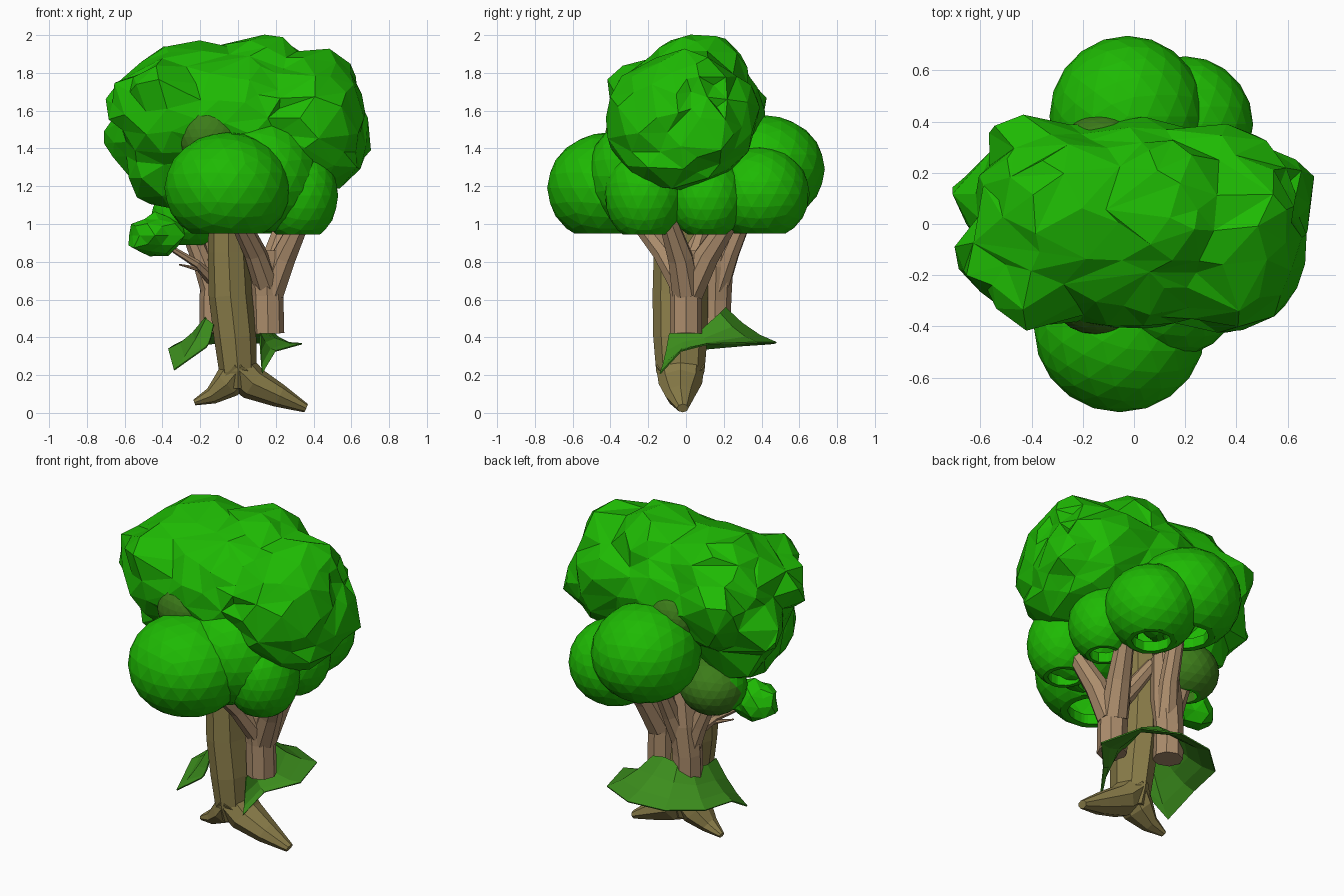
import bpy, bmesh, math, random
from mathutils import Vector

if "Cube" in bpy.data.objects:
    bpy.data.objects.remove(bpy.data.objects["Cube"])

random.seed(4)

def material(name, rgb):
    m = bpy.data.materials.new(name)
    m.diffuse_color = (*rgb, 1)
    m.use_nodes = True
    m.node_tree.nodes["Principled BSDF"].inputs["Base Color"].default_value = m.diffuse_color
    return m

GREEN = material("leaf green", (0.013, 0.49, 0.001))
SKIRT = material("dull leaf green", (0.045, 0.27, 0.012))
SHADE = material("olive green", (0.045, 0.2, 0.01))
BARK = material("pinkish bark", (0.41, 0.265, 0.15))
OLIVE = material("olive bark", (0.255, 0.205, 0.067))

def finish(name, bm, mat):
    me = bpy.data.meshes.new(name)
    bm.to_mesh(me)
    bm.free()
    me.materials.append(mat)
    ob = bpy.data.objects.new(name, me)
    bpy.context.collection.objects.link(ob)
    return ob

def tubes(name, paths, mat, res=2, y_scale=1.0, y_mid=0.0):
    """Tapered tubes; each path is a list of (x, y, z, radius)."""
    cu = bpy.data.curves.new(name + "_path", 'CURVE')
    cu.dimensions = '3D'
    cu.bevel_depth = 1.0
    cu.bevel_resolution = res
    cu.use_fill_caps = True
    for path in paths:
        sp = cu.splines.new('POLY')
        sp.points.add(len(path) - 1)
        for p, (x, y, z, r) in zip(sp.points, path):
            p.co = (x, y, z, 1)
            p.radius = r
    tmp = bpy.data.objects.new(name + "_path", cu)
    bpy.context.collection.objects.link(tmp)
    bpy.context.view_layer.update()
    me = bpy.data.meshes.new_from_object(
        tmp.evaluated_get(bpy.context.evaluated_depsgraph_get()))
    bpy.data.objects.remove(tmp)
    bm = bmesh.new()
    bm.from_mesh(me)
    for v in bm.verts:
        v.co.y = y_mid + (v.co.y - y_mid) * y_scale
        v.co.z = max(v.co.z, 0)
    for f in bm.faces:
        f.smooth = False
        f.material_index = 0
    return finish(name, bm, mat)

def puff(name, c, r, cut, mat=GREEN):
    """Faceted ball with an open, tucked-in underside at height cut."""
    bm = bmesh.new()
    bmesh.ops.create_icosphere(bm, subdivisions=3, radius=1)
    for v in bm.verts:
        v.co = Vector([c[i] + v.co[i] * r[i] for i in range(3)])
    bmesh.ops.bisect_plane(bm, geom=bm.verts[:] + bm.edges[:] + bm.faces[:],
                           plane_co=(0, 0, cut), plane_no=(0, 0, 1), clear_inner=True)
    rim = [e for e in bm.edges if e.is_boundary]
    for scale, dz in ((0.78, 0), (1.0, 0.06)):
        new = bmesh.ops.extrude_edge_only(bm, edges=rim)["geom"]
        for v in (g for g in new if isinstance(g, bmesh.types.BMVert)):
            v.co.x = c[0] + (v.co.x - c[0]) * scale
            v.co.y = c[1] + (v.co.y - c[1]) * scale
            v.co.z += dz
        rim = [g for g in new if isinstance(g, bmesh.types.BMEdge)]
    return finish(name, bm, mat)

# Olive main trunk with two spread feet
tubes("main_trunk", [
    [(0.0, -0.03, 0.13, 0.075), (0.0, -0.03, 0.22, 0.1), (-0.015, -0.03, 0.4, 0.112),
     (-0.04, -0.03, 0.62, 0.115), (-0.05, -0.03, 0.85, 0.11), (-0.05, -0.03, 1.2, 0.1)],
    [(-0.02, -0.03, 0.25, 0.1), (0.08, -0.03, 0.155, 0.09),
     (0.22, -0.03, 0.09, 0.062), (0.36, -0.02, 0.025, 0.024)],
    [(0.02, -0.03, 0.25, 0.1), (-0.06, -0.03, 0.15, 0.08),
     (-0.14, -0.03, 0.09, 0.045), (-0.23, -0.02, 0.055, 0.016)],
], OLIVE, 2, 1.28, -0.03)

# Pinkish side trunks with branches
tubes("right_trunk", [
    [(0.16, 0, 0.42, 0.085), (0.155, 0, 0.62, 0.085), (0.15, 0, 0.8, 0.1), (0.15, 0, 0.86, 0.09)],
    [(0.17, 0, 0.64, 0.08), (0.24, -0.03, 0.82, 0.07), (0.34, -0.1, 1.03, 0.05)],
    [(0.16, 0.02, 0.64, 0.08), (0.2, 0.11, 0.83, 0.07), (0.26, 0.24, 1.03, 0.05)],
    [(0.15, -0.02, 0.68, 0.07), (0.09, -0.12, 0.85, 0.06), (0.0, -0.26, 1.03, 0.05)],
    [(0.15, 0, 0.72, 0.06), (0.05, 0.05, 0.86, 0.05), (-0.05, 0.1, 1.02, 0.04)],
], BARK)
tubes("left_trunk", [
    [(-0.12, 0.15, 0.42, 0.085), (-0.12, 0.155, 0.6, 0.085), (-0.1, 0.16, 0.78, 0.09), (-0.08, 0.16, 1.05, 0.07)],
    [(-0.12, 0.15, 0.62, 0.07), (-0.18, 0.14, 0.78, 0.055), (-0.27, 0.12, 1.0, 0.045)],
    [(-0.1, 0.16, 0.66, 0.07), (-0.06, 0.23, 0.85, 0.055), (-0.03, 0.34, 1.12, 0.045)],
], BARK)
tubes("twig", [
    [(-0.13, 0.1, 0.7, 0.035), (-0.22, 0.02, 0.79, 0.022), (-0.4, -0.04, 0.9, 0.012)],
    [(-0.2, 0.04, 0.76, 0.015), (-0.31, -0.02, 0.785, 0.004)],
], BARK, 1)

# Drooping leaf skirt wrapped round the back: (inner edge, outer edge) pairs
skirt = [
    ((.12, -.09, .42), (.13, -.14, .21)), ((.12, -.01, .43), (.2, -.03, .33)),
    ((.13, .08, .44), (.34, .12, .37)), ((.1, .18, .53), (.27, .38, .375)),
    ((0, .21, .56), (.06, .48, .375)), ((-.1, .22, .55), (-.17, .45, .37)),
    ((-.16, .17, .52), (-.34, .3, .36)), ((-.18, .05, .5), (-.37, .08, .34)),
    ((-.17, -.05, .5), (-.34, -.11, .23)), ((-.13, -.09, .47), (-.17, -.12, .35)),
]
bm = bmesh.new()
rows = []
for a, b in skirt:
    a, b = Vector(a), Vector(b)
    rows.append([bm.verts.new(a.lerp(b, t) - Vector((0, 0, 0.1 * t * (1 - t))))
                 for t in (0, 0.33, 0.67, 1)])
for p, q in zip(rows, rows[1:]):
    for i in range(3):
        bm.faces.new((p[i], p[i + 1], q[i + 1], q[i]))
leaf = finish("leaf_skirt", bm, SKIRT)
leaf.modifiers.new("thickness", 'SOLIDIFY').thickness = 0.008

# Round foliage puffs under the crown
for name, c, r, cut in [
    ("front_puff", (-0.055, -0.41, 1.19), (0.335, 0.325, 0.295), 0.95),
    ("front_right_puff", (0.13, -0.22, 1.255), (0.305, 0.305, 0.31), 0.96),
    ("right_front_puff", (0.32, -0.22, 1.15), (0.21, 0.21, 0.25), 0.945),
    ("right_back_puff", (0.31, 0.11, 1.14), (0.2, 0.2, 0.23), 0.945),
    ("back_right_puff", (0.2, 0.39, 1.16), (0.265, 0.265, 0.25), 0.95),
    ("back_puff", (-0.025, 0.42, 1.29), (0.305, 0.315, 0.285), 1.05),
    ("left_puff", (-0.27, 0.12, 1.04), (0.19, 0.19, 0.17), 0.89),
]:
    ob = puff(name, c, r, cut)
    if name == "left_puff":  # its back side is duller
        ob.data.materials.append(SHADE)
        for f in ob.data.polygons:
            f.material_index = int(f.normal.y > 0.15)
for name, c in (("front_shade_puff", (-0.15, -0.3, 1.46)), ("back_shade_puff", (-0.12, 0.3, 1.49))):
    puff(name, c, (0.165, 0.13, 0.16), 1.36, SHADE)

# Rugged crown: ball pushed out to the envelope of several ellipsoid lobes
lobes = [((0, 0, 1.56), (0.5, 0.41, 0.36)), ((0.38, -0.03, 1.54), (0.29, 0.4, 0.36)),
         ((-0.36, 0.0, 1.57), (0.28, 0.4, 0.34)), ((0.12, 0.06, 1.78), (0.26, 0.27, 0.23)),
         ((-0.25, 0.04, 1.73), (0.3, 0.3, 0.24)), ((0.46, 0.02, 1.75), (0.16, 0.2, 0.18)),
         ((-0.57, -0.13, 1.64), (0.12, 0.15, 0.15)), ((-0.38, 0.0, 1.3), (0.22, 0.25, 0.22)),
         ((0.58, 0.1, 1.47), (0.13, 0.18, 0.15)), ((-0.4, -0.28, 1.72), (0.16, 0.14, 0.13)),
         ((0.3, 0.27, 1.62), (0.17, 0.12, 0.15)), ((-0.43, 0.3, 1.6), (0.14, 0.13, 0.15)),
         ((0.48, -0.05, 1.36), (0.17, 0.28, 0.18)), ((-0.57, 0.1, 1.46), (0.13, 0.15, 0.15))]
origin = Vector((0, 0, 1.56))

def reach(d):
    best = 0.3
    for c, r in lobes:
        o = Vector([(origin[i] - c[i]) / r[i] for i in range(3)])
        e = Vector([d[i] / r[i] for i in range(3)])
        a, b, k = e.dot(e), o.dot(e), o.dot(o) - 1
        disc = b * b - a * k
        if disc > 0:
            best = max(best, (-b + math.sqrt(disc)) / a)
    return best

bm = bmesh.new()
bmesh.ops.create_icosphere(bm, subdivisions=4, radius=1)
for v in bm.verts:
    d = Vector((v.co.x * 1.5, v.co.y, v.co.z)).normalized()
    v.co = origin + d * reach(d) * random.uniform(0.965, 1.025)
    v.co.z = min(v.co.z, 2.0)
crown = finish("crown", bm, GREEN)
crown.modifiers.new("facets", 'DECIMATE').ratio = 0.33

# Small leaf clump on the twig
bm = bmesh.new()
bmesh.ops.create_icosphere(bm, subdivisions=2, radius=1)
for v in bm.verts:
    k = random.uniform(0.8, 1.1)
    v.co = Vector((-0.44 + v.co.x * 0.155 * k, -0.04 + v.co.y * 0.12 * k, 0.94 + v.co.z * 0.12 * k))
finish("leaf_clump", bm, GREEN)
